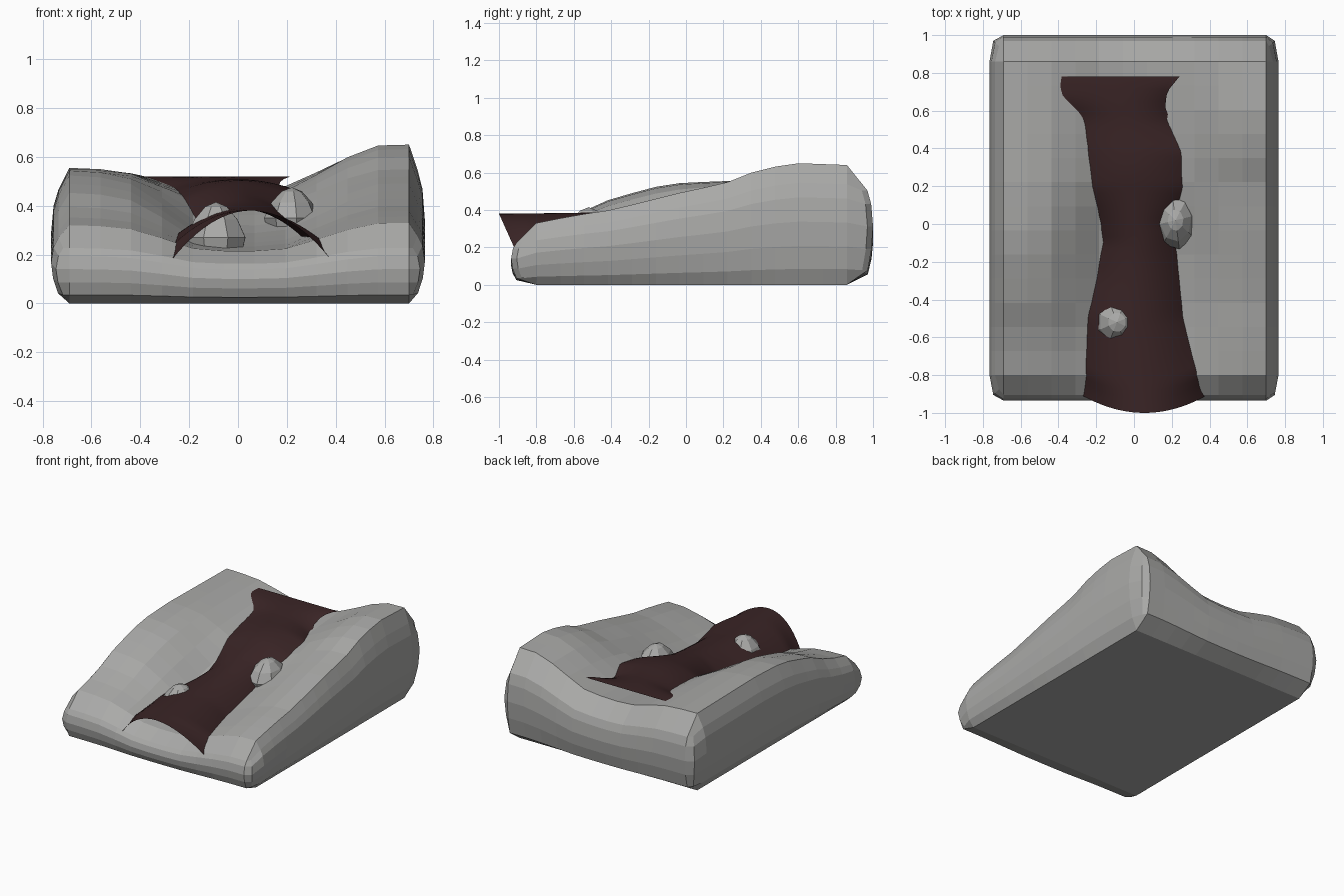
import bpy, bmesh, math
from mathutils import Vector

if "Cube" in bpy.data.objects:
    bpy.data.objects.remove(bpy.data.objects["Cube"])


def material(name, rgb):
    m = bpy.data.materials.new(name)
    m.diffuse_color = (*rgb, 1)
    m.use_nodes = True
    m.node_tree.nodes["Principled BSDF"].inputs["Base Color"].default_value = m.diffuse_color
    return m


STONE = material("stone grey", (0.40, 0.40, 0.39))
STREAM = material("dark brown", (0.042, 0.018, 0.019))


def interp(table, t):
    """Linear lookup; table rows are (key, value)."""
    if t <= table[0][0]:
        return table[0][1]
    for (a, va), (b, vb) in zip(table, table[1:]):
        if t <= b:
            return va + (vb - va) * (t - a) / (b - a)
    return table[-1][1]


# Terrain height: left ridge, valley and right ridge along y, blended across x
LEFT = [(-.9, .27), (-.8, .32), (-.6, .37), (-.4, .46), (-.1, .54), (.2, .555), (.87, .545), (1, .5)]
VALLEY = [(-.9, .19), (-.8, .21), (-.5, .23), (-.1, .29), (.2, .39), (.45, .42), (.87, .46), (1, .43)]
RIGHT = [(-.9, .27), (-.8, .33), (-.6, .37), (-.4, .40), (0, .50), (.2, .54), (.4, .62), (.6, .65), (.87, .64), (1, .6)]
BLEND = [(-.6, 1), (-.4, .82), (-.2, .15), (0, 0), (.2, .12), (.35, .5), (.52, .95), (.6, 1)]


def height(x, y):
    v = interp(VALLEY, y)
    ridge = interp(LEFT if x < 0 else RIGHT, y)
    return v + (ridge - v) * interp(BLEND, x)


def add_object(name, bm, mat, smooth=False):
    bmesh.ops.recalc_face_normals(bm, faces=bm.faces)
    me = bpy.data.meshes.new(name)
    bm.to_mesh(me)
    bm.free()
    me.materials.append(mat)
    if smooth:
        me.shade_smooth()
    ob = bpy.data.objects.new(name, me)
    bpy.context.collection.objects.link(ob)
    return ob


# Rock bed: box lattice with a rounded rim and a sculpted top
NX, NY, NZ = 13, 15, 4
XS = [-.765] + [-.69 + 1.39 * i / (NX - 2) for i in range(NX - 1)] + [.765]
YS = [-.935] + [-.80 + 1.66 * j / (NY - 2) for j in range(NY - 1)] + [1.0]
RIM_Z = [.13, .32, .52, .72, .84]
RIM_IN = [.028, .008, 0, .01, .03]
bm = bmesh.new()
verts = {}


def bed_vert(i, j, k):
    key = (i, j, k)
    if key not in verts:
        x, y = XS[i], YS[j]
        on_x, on_y = i in (0, NX), j in (0, NY)
        h = height(x, y)
        if on_x or on_y:
            z = h * RIM_Z[k]
            if on_x:
                x -= math.copysign(RIM_IN[k] + (.02 if on_y else 0), x)
            if on_y:
                y -= math.copysign(RIM_IN[k] + (.03 if on_x else 0), y)
        else:
            z = h if k == NZ else 0
        verts[key] = bm.verts.new((x, y, z))
    return verts[key]


def quad(*keys):
    bm.faces.new([bed_vert(*k) for k in keys])


for i in range(NX):
    for j in range(NY):
        for k in (0, NZ):
            quad((i, j, k), (i + 1, j, k), (i + 1, j + 1, k), (i, j + 1, k))
for k in range(NZ):
    for i in range(NX):
        for j in (0, NY):
            quad((i, j, k), (i + 1, j, k), (i + 1, j, k + 1), (i, j, k + 1))
    for j in range(NY):
        for i in (0, NX):
            quad((i, j, k), (i, j + 1, k), (i, j + 1, k + 1), (i, j, k + 1))
add_object("rock_bed", bm, STONE)

# Stream sheet: arched strip down the valley, flat at its back end
EDGE_L = [(-.91, -.27), (-.5, -.255), (-.3, -.21), (-.1, -.175), (.0, -.185), (.2, -.235), (.5, -.275), (.6, -.30), (.7, -.40), (.71, -.45), (.78, -.45)]
EDGE_R = [(-.91, .38), (-.7, .32), (-.5, .27), (-.3, .25), (0, .22), (.2, .27), (.38, .265), (.5, .21), (.62, .165), (.7, .175), (.78, .24)]
CREST = [(-.91, .38), (-.5, .385), (-.25, .40), (-.1, .42), (.1, .465), (.3, .51), (.5, .505), (.78, .52)]
bm = bmesh.new()
rows, cols = 52, 20
grid = []
for r in range(rows + 1):
    y = -.91 + 1.69 * r / rows
    xl, xr = interp(EDGE_L, y), interp(EDGE_R, y)
    crest = sum(interp(CREST, y + d) for d in (-.08, 0, .08)) / 3
    front = max(0, 1 - (y + .91) / .5)
    back = min(1, max(0, (y - .55) / .2))
    row = []
    for c in range(cols + 1):
        u = c / cols
        arch = 1 - (2 * u - 1) ** 2
        x = xl + (xr - xl) * u
        edge = (1 - u) * height(xl, y) + u * height(xr, y) - .012
        edge += (.18 - edge) * max(0, 1 - (y + .91) / .12)
        z = edge + (crest - edge) * arch
        z += (.52 - z) * back
        row.append(bm.verts.new((x, y - .09 * arch * front, z)))
    grid.append(row)
for a, b in zip(grid, grid[1:]):
    for c in range(cols):
        bm.faces.new((a[c], a[c + 1], b[c + 1], b[c]))
add_object("stream", bm, STREAM, True)


# Boulders poking through the stream
def boulder(name, loc, size, turn):
    bm = bmesh.new()
    bmesh.ops.create_uvsphere(bm, u_segments=8, v_segments=6, radius=1)
    for v in bm.verts:
        x, y, z = v.co
        grow = 1.0 - .3 * max(z, 0)
        a = math.radians(turn)
        x, y = x * math.cos(a) - y * math.sin(a), x * math.sin(a) + y * math.cos(a)
        v.co = Vector(loc) + Vector((x * grow * size[0], y * grow * size[1], z * size[2]))
    add_object(name, bm, STONE)


boulder("front_boulder", (-.09, -.52, .27), (.13, .14, .145), 22)
boulder("side_boulder", (.22, .02, .35), (.115, .155, .125), 10)
